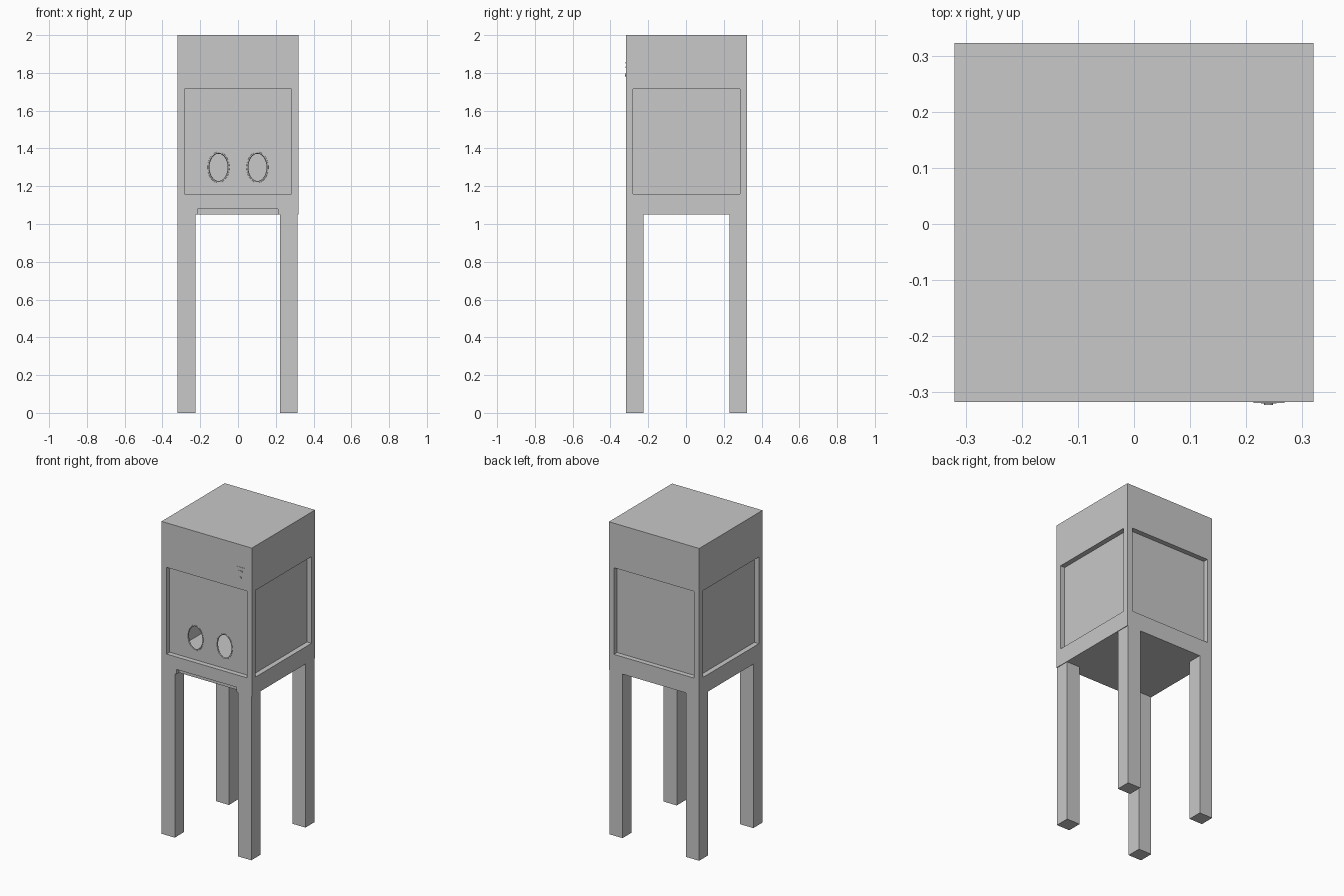
import bpy, math

if "Cube" in bpy.data.objects:
    bpy.data.objects.remove(bpy.data.objects["Cube"])

grey = bpy.data.materials.new("light_grey")
grey.diffuse_color = (0.58, 0.58, 0.58, 1)
grey.use_nodes = True
grey.node_tree.nodes["Principled BSDF"].inputs["Base Color"].default_value = grey.diffuse_color

X0, X1, Y0, Y1 = -0.32, 0.32, -0.317, 0.323   # cabinet outline
YC = (Y0 + Y1) / 2
POST = 0.036                                  # corner post width
RECESS, GLASS = 0.032, 0.008                  # window recess and thickness
ZB, ZT = 1.16, 1.715                          # window bottom and top


def box(name, x0, x1, y0, y1, z0, z1):
    bpy.ops.mesh.primitive_cube_add(size=1)
    ob = bpy.context.object
    ob.name = name
    for v in ob.data.vertices:
        v.co = (x1 if v.co.x > 0 else x0, y1 if v.co.y > 0 else y0, z1 if v.co.z > 0 else z0)
    ob.data.materials.append(grey)
    return ob


def curve(name, loops, loc, dims='2D', extrude=0.0, bevel=0.0):
    """Closed outlines drawn in x/z, turned into a mesh facing -y."""
    cu = bpy.data.curves.new(name, 'CURVE')
    cu.dimensions = dims
    if dims == '2D':
        cu.fill_mode = 'BOTH'
    cu.extrude, cu.bevel_depth, cu.bevel_resolution = extrude, bevel, 1
    for pts in loops:
        sp = cu.splines.new('POLY')
        sp.points.add(len(pts) - 1)
        for p, (x, y) in zip(sp.points, pts):
            p.co = (x, y, 0, 1)
        sp.use_cyclic_u = True
    cu.materials.append(grey)
    ob = bpy.data.objects.new(name, cu)
    ob.location = loc
    ob.rotation_euler = (math.pi / 2, 0, 0)
    bpy.context.collection.objects.link(ob)
    bpy.ops.object.select_all(action='DESELECT')
    ob.select_set(True)
    bpy.context.view_layer.objects.active = ob
    bpy.ops.object.convert(target='MESH')
    return bpy.context.object


def ellipse(cx, cz, rx, rz, n=40):
    return [(cx + rx * math.cos(2 * math.pi * i / n), cz + rz * math.sin(2 * math.pi * i / n))
            for i in range(n)]


# Legs
for sx, (a, b) in (("left", (-0.319, -0.226)), ("right", (0.223, 0.316))):
    for sy, (c, d) in (("front", (Y0, Y0 + 0.092)), ("back", (Y1 - 0.092, Y1))):
        box(f"{sy}_{sx}_leg", a, b, c, d, 0, 1.05)

# Stand frame with a shallow slot along the front lower edge
box("stand_base", X0, X1, Y0 + 0.025, Y1, 1.05, 1.08)
box("slot_side_left", X0, -0.215, Y0, Y0 + 0.025, 1.05, 1.08)
box("slot_side_right", 0.213, X1, Y0, Y0 + 0.025, 1.05, 1.08)
box("stand_top", X0, X1, Y0, Y1, 1.08, 1.11)

# Cabinet floor, head and corner posts
box("cabinet_floor", X0, X1, Y0, Y1, 1.11, ZB)
box("cabinet_head", X0, X1, Y0, Y1, ZT, 2.0)
for a, b in ((X0, X0 + POST), (X1 - POST, X1)):
    for c, d in ((Y0, Y0 + POST), (Y1 - POST, Y1)):
        box("corner_post", a, b, c, d, ZB, ZT)

# Recessed side and back windows
box("left_window", X0 + RECESS, X0 + RECESS + GLASS, Y0 + RECESS, Y1 - RECESS, ZB, ZT)
box("right_window", X1 - RECESS - GLASS, X1 - RECESS, Y0 + RECESS, Y1 - RECESS, ZB, ZT)
box("back_window", X0 + RECESS, X1 - RECESS, Y1 - RECESS - GLASS, Y1 - RECESS, ZB, ZT)

# Front window with two oval hand holes and their rims
HX, HZ, RX, RZ = 0.103, 1.30, 0.054, 0.078
w = X1 - RECESS
outline = [(-w, ZB), (w, ZB), (w, ZT), (-w, ZT)]
curve("front_window", [outline] + [ellipse(s * HX, HZ, RX, RZ) for s in (-1, 1)],
      (0, Y0 + RECESS + GLASS / 2, 0), extrude=GLASS / 2)
for s, side in ((-1, "left"), (1, "right")):
    rim = curve(f"{side}_hand_hole_rim", [ellipse(0, 0, RX, RZ)],
                (s * HX, Y0 + RECESS + GLASS / 2, HZ), dims='3D', bevel=0.006)
    bpy.ops.object.shade_smooth_by_angle(angle=math.radians(50))

# Controls on the front: label strip, switch and knob
box("label_strip", 0.213, 0.268, Y0 - 0.002, Y0 + 0.002, 1.85, 1.857)
box("switch", 0.226, 0.254, Y0 - 0.003, Y0 + 0.002, 1.826, 1.834)
bpy.ops.mesh.primitive_cylinder_add(vertices=20, radius=0.008, depth=0.01,
                                    location=(0.24, Y0 - 0.001, 1.79),
                                    rotation=(math.pi / 2, 0, 0))
bpy.context.object.name = "knob"
bpy.context.object.data.materials.append(grey)
bpy.ops.object.shade_smooth_by_angle(angle=math.radians(30))
